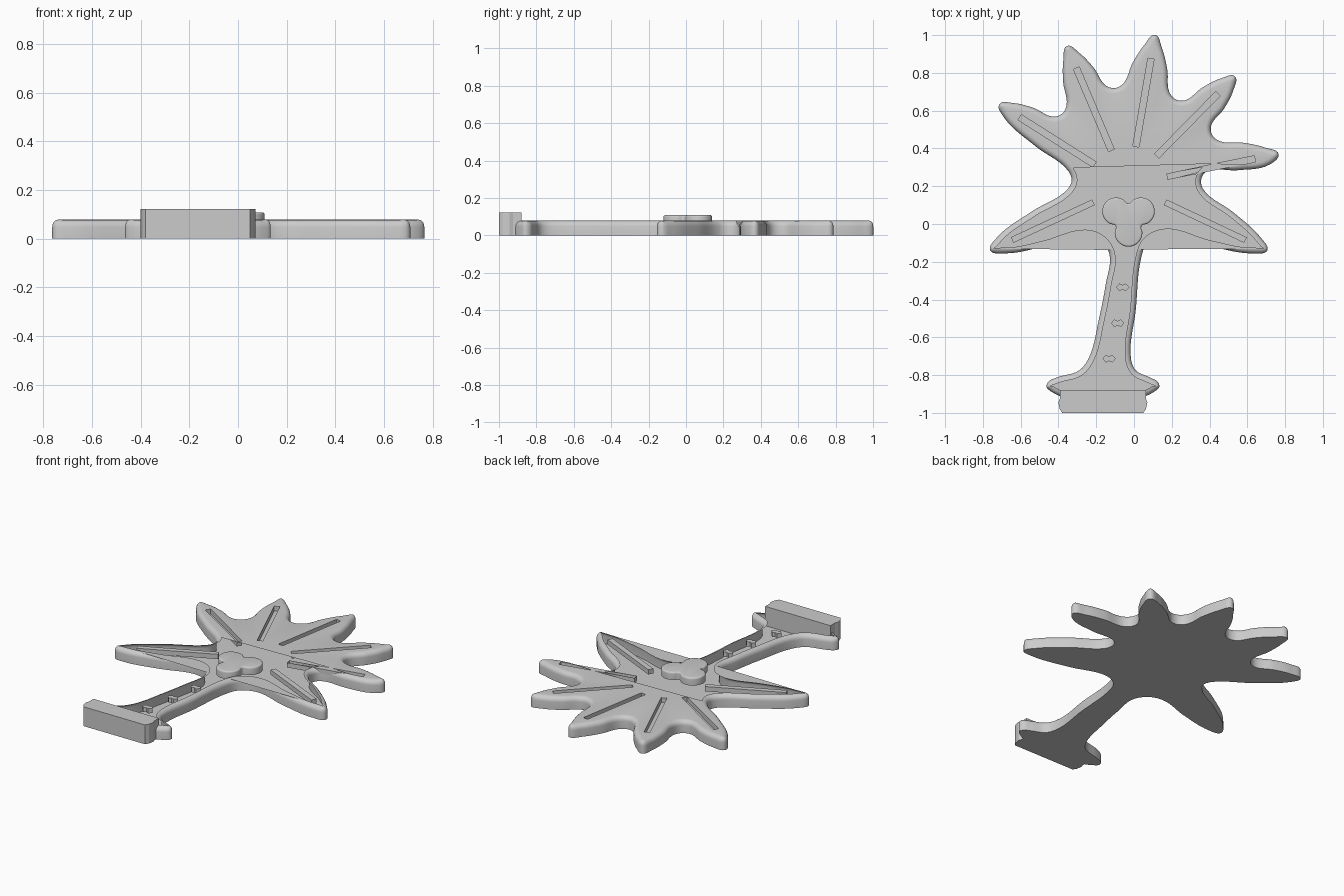
import bpy, bmesh, math
from mathutils import Vector
from mathutils.geometry import interpolate_bezier

cube = bpy.data.objects.get("Cube")
if cube:
    bpy.data.objects.remove(cube, do_unlink=True)

GREY = (0.6, 0.6, 0.6, 1)
grey = bpy.data.materials.new("plain grey")
grey.use_nodes = True
grey.diffuse_color = GREY
grey.node_tree.nodes["Principled BSDF"].inputs["Base Color"].default_value = GREY


def vec(points):
    return [Vector(p) for p in points]


def smooth_loop(points, steps):
    """Closed smooth curve through the points."""
    n = len(points)
    tangents = []
    for i, p in enumerate(points):
        a = (p - points[i - 1]).normalized()
        b = (points[(i + 1) % n] - p).normalized()
        tangents.append((a + b).normalized())
    loop = []
    for i, p in enumerate(points):
        j = (i + 1) % n
        q = points[j]
        reach = (q - p).length / 3
        curve = interpolate_bezier(p, p + tangents[i] * reach,
                                   q - tangents[j] * reach, q, steps + 1)
        loop += [Vector(c[:2]) for c in curve[:-1]]
    return loop


def inset_vectors(loop, fillet):
    """Inward fillet offset of each point, kept short where the shape is tight."""
    offsets = []
    for i, p in enumerate(loop):
        a, b = p - loop[i - 1], loop[(i + 1) % len(loop)] - p
        t = (a / a.length_squared + b / b.length_squared).normalized()
        inward = Vector((-t.y, t.x))
        room = fillet
        for q in loop:
            d = q - p
            depth = d.dot(inward)
            if depth > 1e-5:
                room = min(room, .45 * d.length_squared / depth)
        offsets.append(inward * room)
    return offsets


def add_ring(bm, loop, z):
    return [bm.verts.new((p.x, p.y, z)) for p in loop]


def add_walls(bm, low, high):
    for i in range(len(low)):
        bm.faces.new((low[i - 1], low[i], high[i], high[i - 1]))


def ring_edges(bm, ring):
    return [bm.edges.get((ring[i - 1], v)) for i, v in enumerate(ring)]


def add_slab(bm, loop, bottom, top, fillet=0.0, rounds=5, pockets=(), depth=.03):
    """Extrude an outline, round its top edge and sink pockets into its top."""
    rings = [add_ring(bm, loop, bottom)]
    if fillet:
        offsets = inset_vectors(loop, fillet)
        for k in range(rounds + 1):
            a = math.pi / 2 * k / rounds
            moved = [p + o * (1 - math.cos(a)) for p, o in zip(loop, offsets)]
            rings.append(add_ring(bm, moved, top - fillet * (1 - math.sin(a))))
    else:
        rings.append(add_ring(bm, loop, top))
    for low, high in zip(rings, rings[1:]):
        add_walls(bm, low, high)
    bm.faces.new(rings[0][::-1])
    if pockets:
        edges = ring_edges(bm, rings[-1])
        for pocket in pockets:
            rim, floor = add_ring(bm, pocket, top), add_ring(bm, pocket, top - depth)
            add_walls(bm, rim, floor)
            bm.faces.new(floor)
            edges += ring_edges(bm, rim)
        bmesh.ops.triangle_fill(bm, use_beauty=True, edges=edges, normal=(0, 0, 1))
    else:
        bm.faces.new(rings[-1])


def make_slab(name, *args, **options):
    bm = bmesh.new()
    add_slab(bm, *args, **options)
    bmesh.ops.recalc_face_normals(bm, faces=bm.faces)
    mesh = bpy.data.meshes.new(name)
    bm.to_mesh(mesh)
    bm.free()
    mesh.materials.append(grey)
    obj = bpy.data.objects.new(name, mesh)
    bpy.context.collection.objects.link(obj)
    return obj


# Frond ribs (inner end, outer end) and the notches between fronds
ribs = [vec(r) for r in (
    ((.165, .115), (.59, -.085)), ((.175, .25), (.64, .345)),
    ((.12, .36), (.445, .69)), ((.01, .41), (.09, .875)),
    ((-.12, .39), (-.305, .825)), ((-.21, .315), (-.605, .565)),
    ((-.215, .115), (-.645, -.085)))]
notches = vec([(.355, .23), (.415, .47), (.22, .66),
               (-.1, .72), (-.38, .585), (-.33, .23)])
heads = [(b - a).normalized() for a, b in ribs]
tips = [b + d * .128 for (a, b), d in zip(ribs, heads)]

# Crown outline: each frond has two bulged edges and a rounded tip
starts, ends = [Vector((.16, -.055))], []
for i, p in enumerate(notches):
    t = (tips[i + 1] - tips[i]).normalized()
    out = Vector((t.y, -t.x)) * .02
    ends.append([p - t * .048 + out, p])
    starts.append(p + t * .048 + out)
ends.append([Vector((-.26, -.06))])

outline = []
for start, tip, d, end in zip(starts, tips, heads, ends):
    side = Vector((d.y, -d.x))
    neck = tip - d * .06
    right, left = neck + side * .046, neck - side * .046
    outline += [start, (start + right) / 2 + side * .01, right, tip, left,
                (left + end[0]) / 2 - side * .01, *end]

# Trunk and flared foot
outline += vec([(-.18, -.085), (-.13, -.16), (-.15, -.32), (-.185, -.5), (-.24, -.71),
                (-.29, -.775), (-.41, -.813), (-.453, -.835), (-.463, -.862),
                (-.44, -.886), (-.36, -.92), (.03, -.92), (.11, -.886), (.134, -.862),
                (.125, -.835), (.085, -.813), (.01, -.775), (-.015, -.72),
                (.01, -.45), (.038, -.18), (.07, -.1)])

# Recessed ribs and trunk marks
recesses = []
for (a, b), d in zip(ribs, heads):
    side = Vector((d.y, -d.x)) * .0165
    recesses.append([a + side, b + side, b - side, a - side])
mark = vec([(-.035, 0), (-.017, -.02), (0, -.012), (.017, -.02),
            (.035, 0), (.017, .02), (0, .012), (-.017, .02)])
for centre in vec([(-.06, -.335), (-.087, -.525), (-.132, -.713)]):
    recesses.append([centre + m for m in mark])

tree = make_slab("palm_body", smooth_loop(outline, 7), 0, .078, .03, pockets=recesses)

# Cluster of three coconuts
cluster = []
for turn in (30, 150, 270):
    a = math.radians(turn)
    centre = Vector((-.029, .029)) + Vector((math.cos(a), math.sin(a))) * .076
    for k in range(-6, 7):
        b = a + math.radians(k * 19)
        cluster.append(centre + Vector((math.cos(b), math.sin(b))) * .073)
coconuts = make_slab("coconut_cluster", smooth_loop(cluster, 3), .06, .108, .01, 4)

# Upright foot plate with shaped ends
half = vec([(.215, -1), (.228, -.98), (.236, -.945), (.228, -.925), (.228, -.88)])
middle = Vector((-.165, 0))
plate = [middle + p for p in half]
plate += [middle + Vector((-p.x, p.y)) for p in reversed(half)]
make_slab("foot_plate", plate, 0, .122)

for obj in (tree, coconuts):
    bpy.ops.object.select_all(action="DESELECT")
    obj.select_set(True)
    bpy.context.view_layer.objects.active = obj
    bpy.ops.object.shade_smooth_by_angle(angle=math.radians(32))
